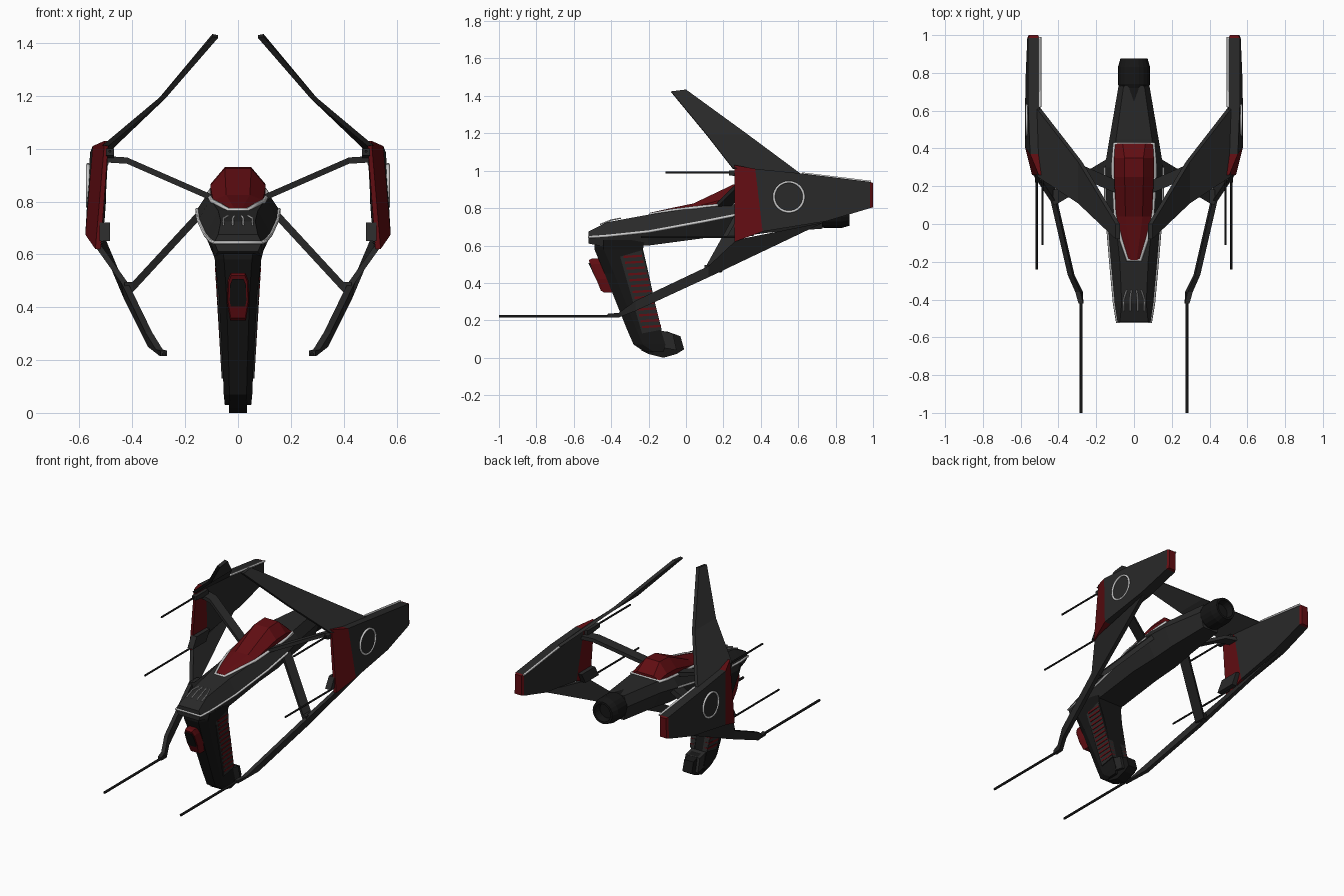
import bpy, bmesh, math
from mathutils import Vector

if "Cube" in bpy.data.objects:
    bpy.data.objects.remove(bpy.data.objects["Cube"])

def material(name, rgb):
    m = bpy.data.materials.new(name)
    m.diffuse_color = (*rgb, 1)
    m.use_nodes = True
    m.node_tree.nodes["Principled BSDF"].inputs["Base Color"].default_value = m.diffuse_color
    return m

BLACK = material("charcoal", (0.022, 0.022, 0.022))
DARK = material("near_black", (0.008, 0.008, 0.008))
RED = material("deep_red", (0.12, 0.004, 0.006))
WHITE = material("trim", (0.55, 0.55, 0.55))

def finish(obj, mat, mirror=False):
    obj.data.materials.append(mat)
    if mirror:
        obj.modifiers.new("mirror", 'MIRROR')
    return obj

def loft(name, rings, mat, mirror=False):
    """Skin equal-length rings of points and cap both ends."""
    bm = bmesh.new()
    vs = [[bm.verts.new(p) for p in r] for r in rings]
    n = len(vs[0])
    for a, b in zip(vs, vs[1:]):
        for i in range(n):
            j = (i + 1) % n
            bm.faces.new((a[i], a[j], b[j], b[i]))
    bm.faces.new(vs[0][::-1])
    bm.faces.new(vs[-1])
    bmesh.ops.recalc_face_normals(bm, faces=bm.faces)
    me = bpy.data.meshes.new(name)
    bm.to_mesh(me)
    bm.free()
    obj = bpy.data.objects.new(name, me)
    bpy.context.collection.objects.link(obj)
    return finish(obj, mat, mirror)

def slab(name, yz, x0, x1, mat, mirror=False):
    """Side-view outline extruded across x; x0/x1 are numbers or per-point lists."""
    def row(x):
        xs = x if isinstance(x, list) else [x] * len(yz)
        return [(a, *p) for a, p in zip(xs, yz)]
    return loft(name, [row(x0), row(x1)], mat, mirror)

def strip(name, rail_a, rail_b, off, mat):
    """Thin mirrored sheet between two rails."""
    o = Vector(off)
    rings = [[Vector(a), Vector(b), Vector(b) + o, Vector(a) + o] for a, b in zip(rail_a, rail_b)]
    return loft(name, rings, mat, True)

def line(name, pts, r, mat, closed=False, mirror=False):
    cu = bpy.data.curves.new(name, 'CURVE')
    cu.dimensions = '3D'
    cu.bevel_depth = r
    cu.bevel_resolution = 1
    cu.use_fill_caps = True
    sp = cu.splines.new('POLY')
    sp.points.add(len(pts) - 1)
    for p, co in zip(sp.points, pts):
        p.co = (*co, 1)
    sp.use_cyclic_u = closed
    obj = bpy.data.objects.new(name, cu)
    bpy.context.collection.objects.link(obj)
    return finish(obj, mat, mirror)

# Fuselage: y, half width, bottom z, waist z, top z, top half width, bottom half width
HULL = [(-0.52, .090, .61, .645, .675, .075, .075), (-0.42, .105, .59, .652, .725, .065, .090),
        (-0.20, .125, .60, .675, .765, .075, .090), (0.10, .150, .64, .730, .810, .105, .090),
        (0.30, .155, .65, .770, .830, .115, .085), (0.45, .130, .67, .785, .845, .095, .075),
        (0.73, .082, .69, .785, .850, .055, .055)]
loft("fuselage", [[(-wb, y, zb), (-w, y, zm), (-wt, y, zt), (wt, y, zt), (w, y, zm), (wb, y, zb)]
                  for y, w, zb, zm, zt, wt, wb in HULL], BLACK)
right = [(w, y, zm) for y, w, zb, zm, *_ in HULL]
line("hull_stripe", [(-x, y, z) for x, y, z in right[4::-1]] + right[:5], .007, WHITE)

# Canopy: y, half width, base z, shoulder z, top z, top half width
CAN = [(-0.19, .030, .755, .768, .776, .015), (-0.08, .065, .775, .788, .800, .030),
       (0.04, .095, .79, .805, .825, .045), (0.25, .105, .81, .860, .925, .050),
       (0.35, .105, .82, .865, .930, .050), (0.425, .100, .83, .845, .865, .060)]
loft("canopy", [[(-w, y, zb), (-w, y, zs), (-wt, y, zt), (wt, y, zt), (w, y, zs), (w, y, zb)]
                for y, w, zb, zs, zt, wt in CAN], RED)
rim = [(w + .004, y, zb + .012) for y, w, zb, *_ in CAN]
line("canopy_frame", rim + [(-x, y, z) for x, y, z in rim[::-1]], .009, WHITE, closed=True)

# Nose vents
for x in (.02, .055):
    line("nose_vent", [(x, -.46, .712), (x, -.40, .736), (x * .7, -.35, .746)], .004, WHITE, mirror=True)

# Engine
def circle(y, r, n=20):
    return [(r * math.cos(2 * math.pi * i / n), y, .778 + r * math.sin(2 * math.pi * i / n)) for i in range(n)]
engine = loft("engine", [circle(y, r) for y, r in
              [(.64, .07), (.72, .076), (.74, .085), (.83, .085), (.875, .072), (.875, .058), (.83, .05)]], DARK)

# Pylon under the nose: z, front y, back y, half width
PYLON = [(.63, -.49, -.22, .100), (.58, -.49, -.23, .088), (.45, -.435, -.20, .073),
         (.15, -.315, -.135, .057), (.07, -.28, -.11, .054), (.03, -.22, -.12, .050)]
loft("pylon", [[(-.6 * w, f, z), (.6 * w, f, z), (w, f + .05, z), (w, b, z), (-w, b, z), (-w, f + .05, z)]
               for z, f, b, w in PYLON], DARK)
slab("pylon_foot", [(-.24, .04), (-.20, .02), (-.12, 0), (-.05, .02), (-.01, .045), (-.03, .115), (-.10, .14), (-.17, .14)],
     -.034, .034, DARK)
slab("foot_collar", [(-.16, .06), (-.05, .04), (-.07, .13), (-.15, .15)], -.052, .052, BLACK)

# Ribbed side panels
slab("side_panel", [(-.355, .55), (-.24, .585), (-.13, .15), (-.235, .13)],
     .03, [.084, .088, .062, .062], BLACK, True)
for i in range(13):
    t = i / 12
    y, z, x = -.335 + .10 * t, .545 - .375 * t, .088 - .023 * t
    slab("panel_rib", [(y, z), (y + .10, z + .006), (y + .10, z - .006), (y, z - .012)], .04, x, RED, True)

# Front pod
pod = [(.028, .53), (.04, .50), (.042, .42), (.03, .35), (-.03, .35), (-.042, .42), (-.04, .50), (-.028, .53)]
def pod_ring(s, depth):
    return [(x * s, -.475 + (.53 - z) * .36 - depth, .44 + (z - .44) * s) for x, z in pod]
loft("front_pod", [pod_ring(1, -.07), pod_ring(1, .03), pod_ring(.9, .045)], RED)
loft("pod_lens", [pod_ring(.75, 0), pod_ring(.75, .048)], DARK)

# Wing bodies
slab("wing_red_band", [(.26, 1.03), (.37, 1.01), (.41, .675), (.26, .62)],
     [.49, .49, .515, .52], [.505, .55, .578, .54], RED, True)
slab("wing_body", [(.37, 1.01), (.62, .985), (.985, .94), (.985, .80), (.75, .73), (.41, .675)],
     [.49, .50, .50, .50, .505, .515], [.55, .56, .56, .565, .575, .578], BLACK, True)
slab("wing_tail_cap", [(.985, .94), (1, .935), (1, .805), (.985, .80)],
     [.50, .508, .508, .50], [.56, .553, .557, .565], RED, True)
line("wing_trim", [(.498, .62, .985), (.498, .99, .94)], .007, WHITE, mirror=True)
ring = [(.568, .55 + .08 * math.cos(a), .86 + .08 * math.sin(a))
        for a in [2 * math.pi * i / 32 for i in range(32)]]
line("wing_ring", ring, .007, WHITE, closed=True, mirror=True)

# Upper fins
strip("upper_fin", [(.49, .25, 1.01), (.275, .11, 1.19), (.075, -.08, 1.42)],
      [(.50, .62, .975), (.275, .33, 1.19), (.075, 0, 1.43)], (.022, 0, .004), BLACK)

# Lower fins
strip("lower_fin", [(.515, .27, .63), (.415, .12, .49), (.325, -.27, .305), (.285, -.36, .24), (.268, -.42, .235)],
      [(.53, .74, .725), (.405, .12, .43), (.315, -.27, .25), (.27, -.36, .215), (.268, -.42, .215)],
      (.026, 0, 0), BLACK)

# Struts
def strut(name, pts, wy, wz):
    loft(name, [[(x, y - wy, z - wz), (x, y + wy, z - wz), (x, y + wy, z + wz), (x, y - wy, z + wz)]
                for x, y, z in pts], BLACK, True)
strut("upper_strut", [(.10, .20, .815), (.42, .34, .955), (.50, .36, .96)], .035, .012)
strut("lower_strut", [(.10, .33, .80), (.40, .15, .475), (.43, .14, .475)], .04, .02)

# Guns and their mounts
for name, x, z, y0, y1, r in [("upper_gun", .485, .99, -.11, .30, .006),
                              ("middle_gun", .515, .645, -.24, .30, .006),
                              ("lower_gun", .28, .222, -1.0, -.36, .008)]:
    line(name, [(x, y0, z), (x, y1, z)], r, DARK, mirror=True)
slab("upper_gun_mount", [(.23, .975), (.36, .96), (.36, 1.0), (.23, 1.0)], .47, .50, BLACK, True)
slab("middle_gun_mount", [(.22, .65), (.36, .65), (.40, .72), (.26, .72)], .485, .525, BLACK, True)
